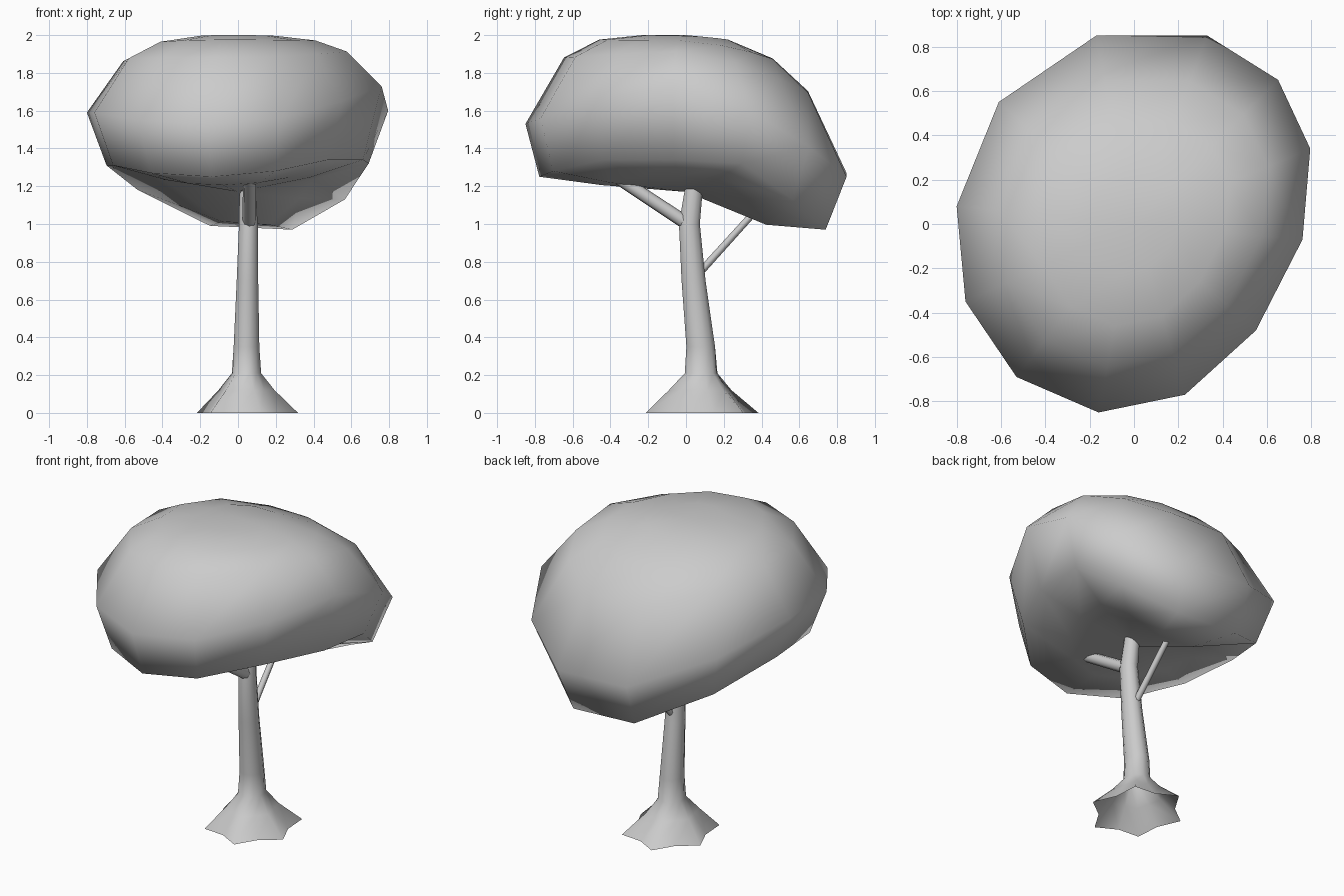
import bpy, bmesh, math
from mathutils import Vector

if "Cube" in bpy.data.objects:
    bpy.data.objects.remove(bpy.data.objects["Cube"])


def loft(name, rings, start=None, end=None):
    """Skin a list of equal-sized point rings; optional pole points close the ends."""
    bm = bmesh.new()
    loops = [[bm.verts.new(p) for p in ring] for ring in rings]
    n = len(loops[0])
    for a, b in zip(loops, loops[1:]):
        for i in range(n):
            j = (i + 1) % n
            bm.faces.new((a[i], a[j], b[j], b[i]))
    for pole, loop in ((start, loops[0]), (end, loops[-1])):
        if pole is not None:
            v = bm.verts.new(pole)
            for i in range(n):
                bm.faces.new((loop[i], loop[(i + 1) % n], v))
    bmesh.ops.recalc_face_normals(bm, faces=bm.faces)
    mesh = bpy.data.meshes.new(name)
    bm.to_mesh(mesh)
    bm.free()
    mesh.shade_smooth()
    obj = bpy.data.objects.new(name, mesh)
    bpy.context.collection.objects.link(obj)
    return obj


# Canopy: widest rim, pulled in towards a flat crown and a shallow underside
rim = [(-.17, .85, 1.27), (-.61, .55, 1.46), (-.80, .08, 1.59), (-.76, -.35, 1.59),
       (-.53, -.69, 1.55), (-.16, -.85, 1.53), (.23, -.77, 1.56), (.55, -.48, 1.65),
       (.76, -.07, 1.73), (.795, .34, 1.60), (.65, .65, 1.41), (.33, .85, 1.25)]
TOP, HOLLOW = 2.0, 1.17


def upper(s, t, tilt):
    # tilt drops the back of the crown and lifts the front
    return [(x * s, y * s, z + (TOP - z) * (t - tilt * y)) for x, y, z in rim]


def lower(s, low_t, high_t):
    # low edges stay low while high edges settle towards the middle
    ring = []
    for x, y, z in rim:
        base = min(z, 1.62) - .28
        t = low_t if base < HOLLOW else high_t
        ring.append((x * s, y * s * (1.05 if y < 0 else 1), base + (HOLLOW - base) * t))
    return ring


canopy_rings = [lower(.50, .13, .55), lower(.87, 0, 0), rim, upper(.76, .67, .09),
                upper(.54, .89, .07), upper(.26, .985, .02)]
loft("canopy", canopy_rings, (0, 0, HOLLOW), (0, 0, TOP))

# Trunk: bent stem over a lobed root flare, open underneath
stations = [(.05, .085, 0, .258, .13), (.045, .075, .12, .15, .08),
            (.045, .08, .21, .082, .03), (.045, .078, .35, .074, 0),
            (.05, .04, .70, .062, 0), (.055, .018, 1.0, .054, 0),
            (.05, .042, 1.19, .046, 0)]
SIDES = 12
trunk_rings = []
for cx, cy, z, r, lobe in stations:
    ring = []
    for i in range(SIDES):
        a = 2 * math.pi * i / SIDES + math.pi / 4
        rr = r * (1 + lobe * math.cos(math.pi * i))
        ring.append((cx + .95 * rr * math.cos(a), cy + 1.06 * rr * math.sin(a), z))
    trunk_rings.append(ring)
loft("trunk", trunk_rings)


# Branches: thin tapered rods reaching into the canopy
def branch(name, p, q, r0, r1):
    p, q = Vector(p), Vector(q)
    rot = (q - p).to_track_quat('Z', 'Y')
    rings = [[c + rot @ Vector((r * math.cos(k * math.pi / 4), r * math.sin(k * math.pi / 4), 0))
              for k in range(8)] for c, r in ((p, r0), (q, r1))]
    return loft(name, rings)


branch("front_branch", (.06, .01, 1.0), (.06, -.37, 1.25), .036, .034)
branch("back_branch", (.05, .07, .74), (.04, .36, 1.06), .02, .018)
